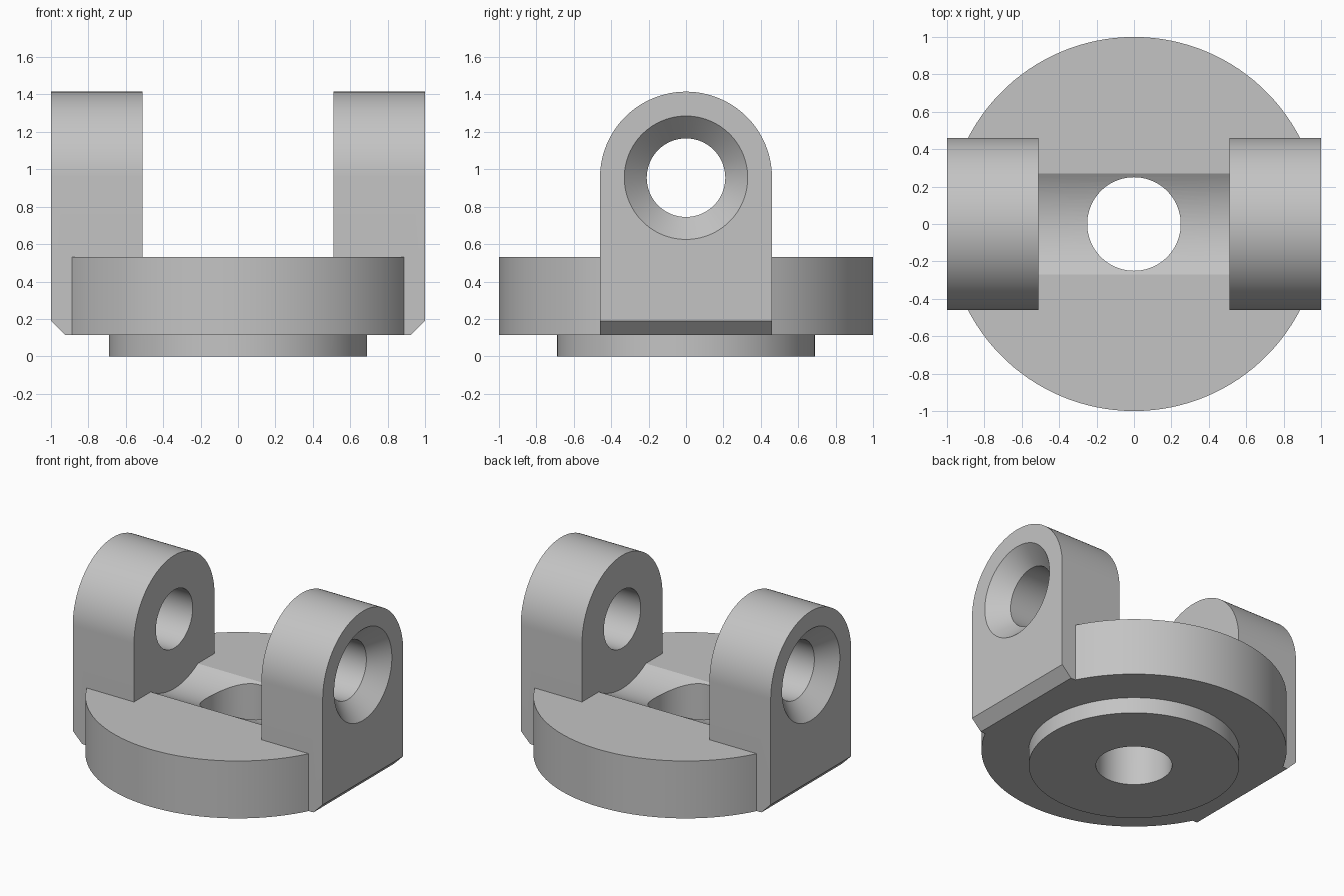
import bpy, bmesh, math
from mathutils import Matrix

AXIS_Z = 0.955     # height of the cross bore
SEGMENTS = 126

old = bpy.data.objects.get("Cube")
if old:
    bpy.data.objects.remove(old, do_unlink=True)

grey = bpy.data.materials.new("plain grey")
grey.use_nodes = True
colour = (0.55, 0.55, 0.55, 1)
grey.diffuse_color = colour
grey.node_tree.nodes["Principled BSDF"].inputs["Base Color"].default_value = colour


def finish(name, bm):
    bmesh.ops.recalc_face_normals(bm, faces=bm.faces)
    mesh = bpy.data.meshes.new(name)
    bm.to_mesh(mesh)
    bm.free()
    mesh.materials.append(grey)
    obj = bpy.data.objects.new(name, mesh)
    bpy.context.collection.objects.link(obj)
    return obj


def lathe(name, profile, transform=Matrix()):
    """Closed solid turned around z from (radius, height) points."""
    bm = bmesh.new()
    rings = []
    for r, z in profile:
        ring = []
        for i in range(SEGMENTS):
            a = math.pi / 2 + math.tau * i / SEGMENTS
            ring.append(bm.verts.new((r * math.cos(a), r * math.sin(a), z)))
        rings.append(ring)
    for low, high in zip(rings, rings[1:]):
        for i in range(SEGMENTS):
            j = (i + 1) % SEGMENTS
            bm.faces.new((low[i], low[j], high[j], high[i]))
    bm.faces.new(rings[0])
    bm.faces.new(rings[-1])
    bm.transform(transform)
    return finish(name, bm)


def prism(name, points, offset):
    """Solid made by sweeping a flat outline along an offset."""
    bm = bmesh.new()
    face = bm.faces.new([bm.verts.new(p) for p in points])
    swept = bmesh.ops.extrude_face_region(bm, geom=[face])["geom"]
    verts = [v for v in swept if isinstance(v, bmesh.types.BMVert)]
    bmesh.ops.translate(bm, verts=verts, vec=offset)
    return finish(name, bm)


def combine(target, tool, operation):
    mod = target.modifiers.new(tool.name, 'BOOLEAN')
    mod.operation, mod.object, mod.solver = operation, tool, 'EXACT'
    bpy.context.view_layer.objects.active = target
    bpy.ops.object.modifier_apply(modifier=mod.name)
    bpy.data.objects.remove(tool, do_unlink=True)


along_x = Matrix.Translation((0, 0, AXIS_Z)) @ Matrix.Rotation(math.pi / 2, 4, 'Y')

# Round flange with a smaller spigot underneath
body = lathe("clevis_body", [(0.69, 0), (0.69, 0.115), (1, 0.115), (1, 0.53)])

# Shallow round trough between the lugs
combine(body, lathe("trough", [(0.503, -0.51), (0.503, 0.51)], along_x), 'DIFFERENCE')

# Two round-topped lugs
for side in (-1, 1):
    outline = [(0.51 * side, -0.46, 0.115), (0.51 * side, 0.46, 0.115)]
    for i in range(65):
        a = math.pi * i / 64
        outline.append((0.51 * side, 0.46 * math.cos(a), AXIS_Z + 0.46 * math.sin(a)))
    combine(body, prism("lug", outline, (0.49 * side, 0, 0)), 'UNION')

# Chamfer on the bottom outer edge of each lug
for side in (-1, 1):
    wedge = [(0.905 * side, -0.7, 0.095), (1.02 * side, -0.7, 0.095), (1.02 * side, -0.7, 0.21)]
    combine(body, prism("chamfer", wedge, (0, 1.4, 0)), 'DIFFERENCE')

# Cross bore, countersunk on both outer faces
bore = [(0.35, -1.02), (0.21, -0.88), (0.21, 0.88), (0.35, 1.02)]
combine(body, lathe("cross_bore", bore, along_x), 'DIFFERENCE')

# Centre hole through the flange
combine(body, lathe("centre_hole", [(0.25, -0.1), (0.25, 0.7)]), 'DIFFERENCE')

bpy.ops.object.select_all(action='DESELECT')
body.select_set(True)
bpy.context.view_layer.objects.active = body
bpy.ops.object.shade_smooth_by_angle(angle=math.radians(25))
